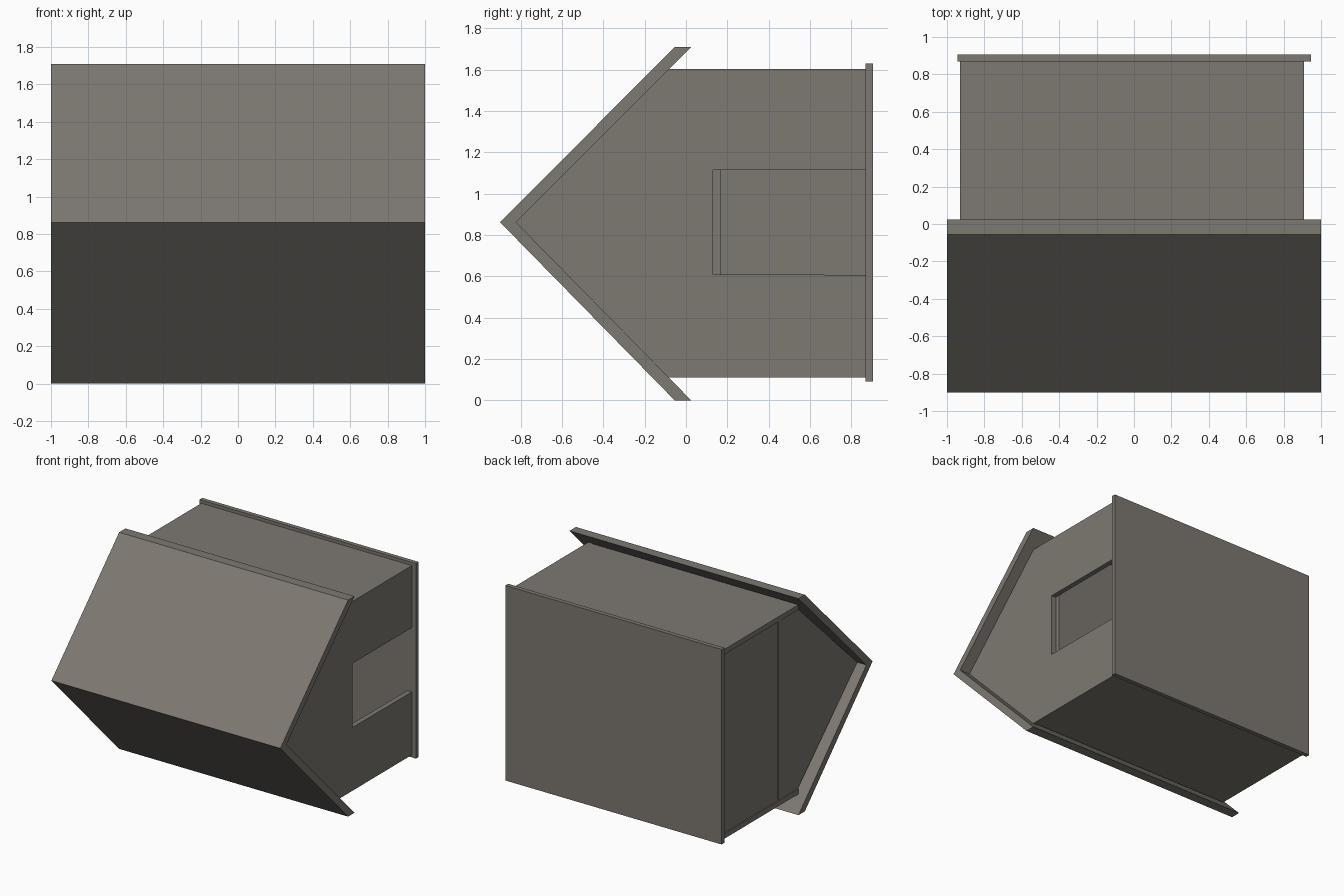
import bpy, bmesh

if "Cube" in bpy.data.objects:
    bpy.data.objects.remove(bpy.data.objects["Cube"])

mat = bpy.data.materials.new("warm grey")
mat.diffuse_color = (0.205, 0.188, 0.165, 1)
mat.use_nodes = True
mat.node_tree.nodes["Principled BSDF"].inputs["Base Color"].default_value = mat.diffuse_color


def prism(name, profile, x0, x1):
    """Extrude a (y, z) outline along x."""
    bm = bmesh.new()
    face = bm.faces.new([bm.verts.new((x0, y, z)) for y, z in profile])
    ext = bmesh.ops.extrude_face_region(bm, geom=[face])
    moved = [v for v in ext["geom"] if isinstance(v, bmesh.types.BMVert)]
    bmesh.ops.translate(bm, verts=moved, vec=(x1 - x0, 0, 0))
    bmesh.ops.recalc_face_normals(bm, faces=bm.faces)
    me = bpy.data.meshes.new(name)
    bm.to_mesh(me)
    bm.free()
    me.materials.append(mat)
    ob = bpy.data.objects.new(name, me)
    bpy.context.collection.objects.link(ob)
    return ob


def box(name, x0, x1, y0, y1, z0, z1):
    return prism(name, [(y0, z0), (y1, z0), (y1, z1), (y0, z1)], x0, x1)


MID = 0.862          # height of the roof ridge
LOW, HIGH = 0.11, 1.605
FLOOR = 0.87         # inner face of the house floor

# Two roof slabs meeting at the ridge, which points to the front
prism("upper_roof", [(-0.9, MID), (-0.055, 1.71), (0.025, 1.71), (-0.823, MID)], -1, 1)
prism("lower_roof", [(-0.9, MID), (-0.055, 0.0), (0.025, 0.0), (-0.823, MID)], -1, 1)

# House floor plate at the back
box("base_plate", -0.945, 0.945, FLOOR, 0.905, 0.09, 1.63)

# Long side walls
for name, a, b in (("lower_side_wall", LOW, LOW + 0.04), ("upper_side_wall", HIGH - 0.04, HIGH)):
    box(name, -0.93, 0.875, -0.075, FLOOR, a, b)

# Gable walls: the right one has the doorway notch
gable = [(FLOOR, LOW), (-0.083, LOW), (-0.823, MID), (-0.083, HIGH), (FLOOR, HIGH)]
door = [(FLOOR, 1.115), (0.13, 1.115), (0.13, 0.61), (FLOOR, 0.607)]
prism("right_gable_wall", gable + door, 0.87, 0.91)
inner = [(FLOOR, LOW + 0.04), (-0.083, LOW + 0.04), (-0.823, MID),
         (-0.083, HIGH - 0.04), (FLOOR, HIGH - 0.04)]
prism("left_gable_wall", inner, -0.92, -0.88)

# Loft floor inside, its edge just showing on the left wall
box("loft_floor", -0.925, 0.87, 0.13, 0.17, LOW + 0.04, HIGH - 0.04)
